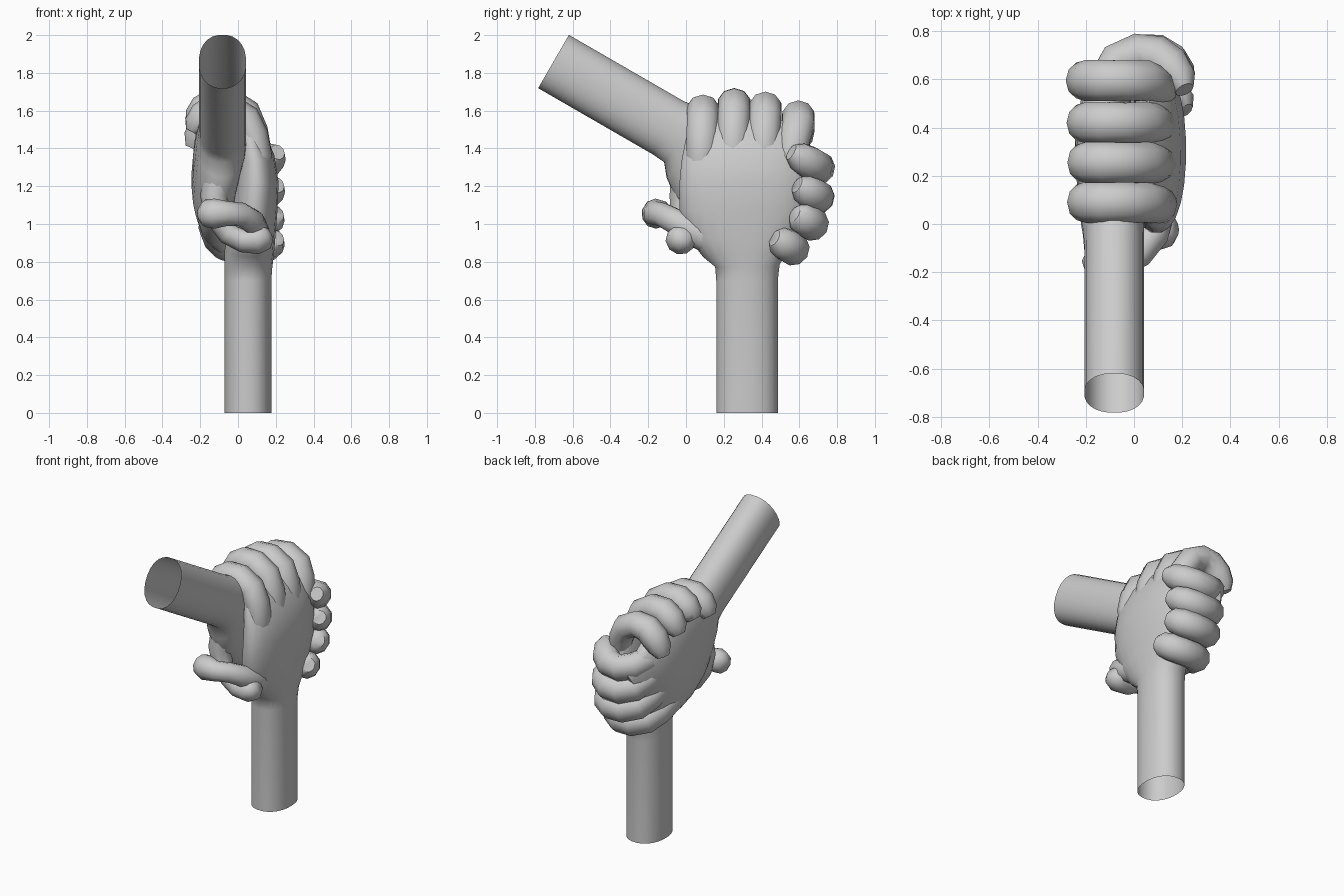
import bpy, bmesh, math
from mathutils import Vector, Matrix

if "Cube" in bpy.data.objects:
    bpy.data.objects.remove(bpy.data.objects["Cube"])

# second hand = first hand turned half way round a tilted axis, slid a little along it
PIVOT = Vector((-0.015, 0.32, 1.224))
AXIS = Vector((0, math.cos(math.radians(30)), math.sin(math.radians(30))))
TURN = (Matrix.Translation(PIVOT + AXIS * 0.043) @ Matrix.Rotation(math.pi, 4, AXIS)
        @ Matrix.Translation(-PIVOT))


def loft(name, rings, hint, sides, open_start=False, power=1.0, angle=50, shift=(0, 0, 0)):
    """Tube through rings (x, y, z, half width along hint, half thickness).
    Made for both hands; shift nudges the second hand's copy."""
    hint = Vector(hint)
    pts = [Vector(r[:3]) for r in rings]
    bm = bmesh.new()
    loops = []
    for i, r in enumerate(rings):
        tan = (pts[min(i + 1, len(pts) - 1)] - pts[max(i - 1, 0)]).normalized()
        side = (hint - tan * hint.dot(tan)).normalized()
        out = tan.cross(side)
        loop = []
        for k in range(sides):
            a = 2 * math.pi * (k + 0.5) / sides
            c, s = math.cos(a), math.sin(a)
            c = math.copysign(abs(c) ** power, c)
            s = math.copysign(abs(s) ** power, s)
            loop.append(bm.verts.new(pts[i] + side * c * r[3] + out * s * r[4]))
        loops.append(loop)
    for a, b in zip(loops, loops[1:]):
        for k in range(sides):
            j = (k + 1) % sides
            bm.faces.new((a[k], a[j], b[j], b[k]))
    if not open_start:
        bm.faces.new(loops[0][::-1])
    bm.faces.new(loops[-1])
    bmesh.ops.recalc_face_normals(bm, faces=bm.faces)
    for suffix, mat in (("_a", Matrix()), ("_b", Matrix.Translation(shift) @ TURN)):
        me = bpy.data.meshes.new(name + suffix)
        bm.to_mesh(me)
        me.transform(mat)
        ob = bpy.data.objects.new(name + suffix, me)
        bpy.context.collection.objects.link(ob)
        bpy.ops.object.select_all(action='DESELECT')
        ob.select_set(True)
        bpy.context.view_layer.objects.active = ob
        bpy.ops.object.shade_smooth_by_angle(angle=math.radians(angle))
    bm.free()


# forearm and palm, open at the cut end
loft("arm_and_palm", [
    (0.052, 0.323, 0.00, 0.164, 0.125),
    (0.052, 0.323, 0.70, 0.164, 0.125),
    (0.055, 0.325, 0.78, 0.172, 0.128),
    (0.060, 0.318, 0.85, 0.230, 0.132),
    (0.075, 0.308, 0.95, 0.300, 0.125),
    (0.090, 0.303, 1.08, 0.340, 0.120),
    (0.098, 0.305, 1.22, 0.342, 0.118),
    (0.088, 0.303, 1.35, 0.330, 0.106),
    (0.060, 0.290, 1.46, 0.295, 0.080),
    (0.035, 0.290, 1.54, 0.260, 0.050),
], (0, 1, 0), 24, open_start=True, power=0.9)

# four fingers bent over the other hand:
# root y, tip y, lift, tip drop, size, nudge of the second hand's copy
for name, y0, y1, lift, drop, k, shift in (
        ("index_finger", 0.080, 0.090, -0.030, 0.01, 1.0, (0, 0, 0.01)),
        ("middle_finger", 0.245, 0.255, 0.0, 0.0, 1.0, (0, -0.01, 0.015)),
        ("ring_finger", 0.405, 0.420, -0.010, 0.03, 1.0, (0, -0.045, 0.005)),
        ("little_finger", 0.535, 0.595, -0.045, 0.08, 1.0, (0, -0.09, -0.015))):
    path = [(0.090, 1.24, 0.060, 0.06), (0.108, 1.37, 0.084, 0.072),
            (0.082, 1.49, 0.088, 0.078), (0.040, 1.585, 0.089, 0.083),
            (-0.045, 1.637, 0.087, 0.084), (-0.125, 1.635, 0.090, 0.088),
            (-0.180, 1.600, 0.090, 0.088), (-0.220, 1.555, 0.078, 0.072),
            (-0.240, 1.525, 0.045, 0.040)]
    n = len(path) - 1
    loft(name, [(x, y0 + (y1 - y0) * min(1, i / 3),
                 z + lift * min(1, i / 3) - drop * (i / n) ** 2, w * k, t * k)
                for i, (x, z, w, t) in enumerate(path)], (0, 1, 0), 10, shift=shift)

# thumb wrapping across the front
loft("thumb", [
    (0.075, 0.160, 0.90, 0.080, 0.080),
    (0.095, 0.050, 0.955, 0.080, 0.075),
    (0.080, -0.050, 1.010, 0.070, 0.062),
    (0.020, -0.125, 1.050, 0.064, 0.060),
    (-0.055, -0.165, 1.055, 0.066, 0.062),
    (-0.125, -0.160, 1.055, 0.080, 0.077),
    (-0.172, -0.140, 1.055, 0.074, 0.070),
    (-0.200, -0.125, 1.053, 0.038, 0.035),
], (0, 0.3, 1), 10)
